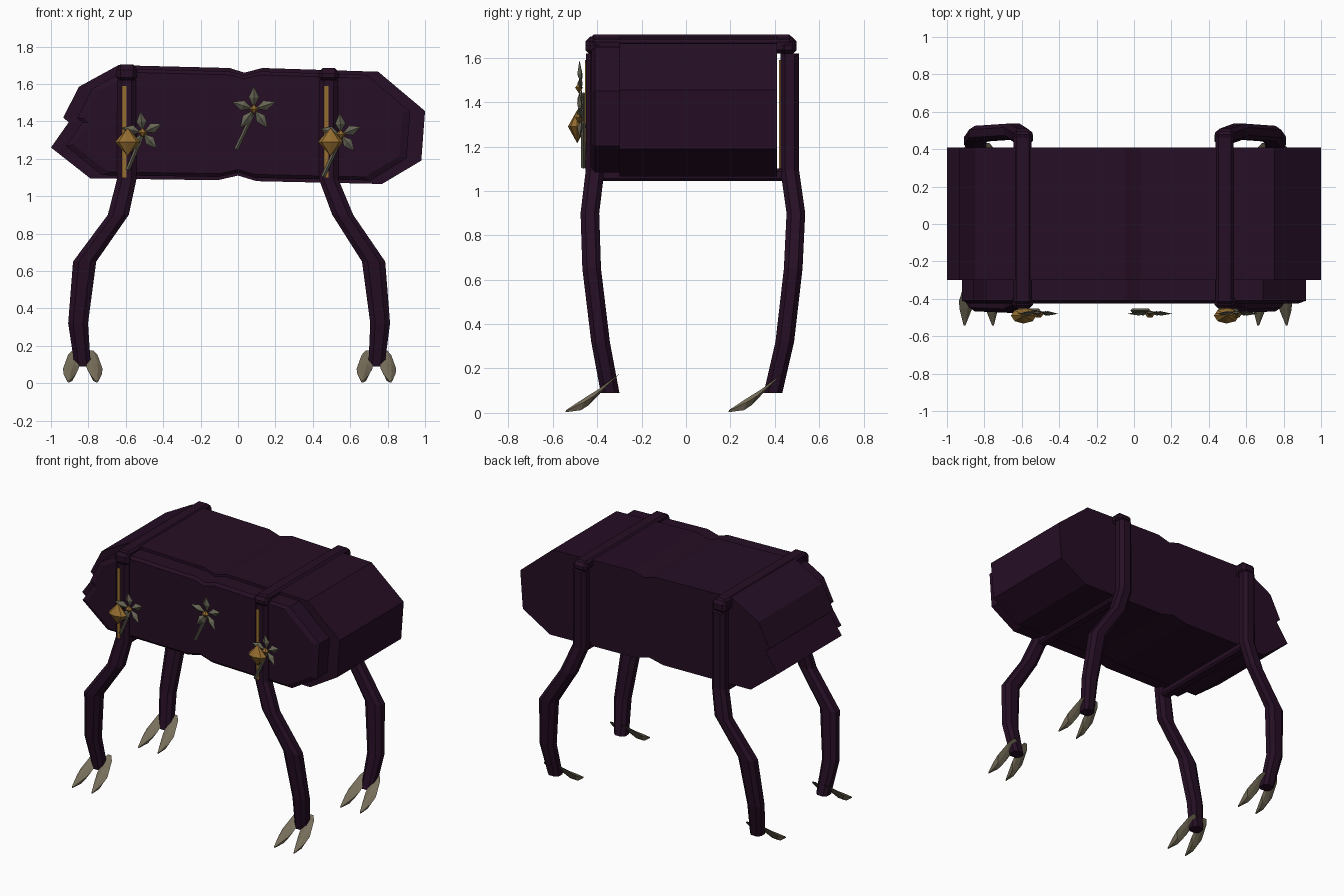
import bpy, bmesh, math
from mathutils import Vector

if "Cube" in bpy.data.objects:
    bpy.data.objects.remove(bpy.data.objects["Cube"])


def material(name, rgb):
    m = bpy.data.materials.new(name)
    m.diffuse_color = (*rgb, 1)
    m.use_nodes = True
    m.node_tree.nodes["Principled BSDF"].inputs["Base Color"].default_value = m.diffuse_color
    return m


PLUM = material("dark plum", (0.019, 0.0045, 0.018))
HORN = material("horn", (0.19, 0.16, 0.105))
PETAL = material("grey petal", (0.135, 0.13, 0.09))
GOLD = material("old gold", (0.30, 0.155, 0.03))


def make(name, verts, faces, mat):
    me = bpy.data.meshes.new(name)
    me.from_pydata([tuple(v) for v in verts], [], faces)
    bm = bmesh.new()
    bm.from_mesh(me)
    bmesh.ops.recalc_face_normals(bm, faces=bm.faces)
    bm.to_mesh(me)
    bm.free()
    me.materials.append(mat)
    ob = bpy.data.objects.new(name, me)
    bpy.context.collection.objects.link(ob)
    return ob


def loft(name, rings, mat):
    """Skin a list of equally sized rings and cap both ends."""
    n = len(rings[0])
    verts = [v for r in rings for v in r]
    faces = [(k * n + i, k * n + (i + 1) % n, (k + 1) * n + (i + 1) % n, (k + 1) * n + i)
             for k in range(len(rings) - 1) for i in range(n)]
    faces += [tuple(range(n)), tuple(range((len(rings) - 1) * n, len(rings) * n))]
    return make(name, verts, faces, mat)


def box(name, lo, hi, mat, bevel=0):
    rings = [[(lo[0], lo[1], z), (hi[0], lo[1], z), (hi[0], hi[1], z), (lo[0], hi[1], z)]
             for z in (lo[2], hi[2])]
    ob = loft(name, rings, mat)
    if bevel:
        mod = ob.modifiers.new("chamfer", "BEVEL")
        mod.width = bevel
        mod.segments = 1
    return ob


# Body: faceted outline pushed from front to back
OUTLINE = [(-1, 1.26), (-0.905, 1.395), (-0.935, 1.42), (-0.85, 1.585), (-0.64, 1.70),
           (-0.045, 1.685), (0.035, 1.66), (0.13, 1.685), (0.75, 1.665), (1.0, 1.455),
           (0.98, 1.19), (0.77, 1.065), (0.10, 1.08), (0, 1.11), (-0.11, 1.085), (-0.79, 1.095)]


def slab(name, sections):
    rings = [[(x * sx, y, 1.38 + (z - 1.38) * sz) for x, z in OUTLINE] for y, sx, sz in sections]
    return loft(name, rings, PLUM)


slab("body", [(-0.30, 1, 1), (0.41, 1, 1)])
slab("front_panel", [(-0.295, 0.92, 0.94), (-0.41, 0.92, 0.94), (-0.425, 0.88, 0.88)])


# Legs: bent eight-sided tubes
def leg(name, path):
    rings = []
    for x, y, z, w in path:
        rings.append([(x + w * a, y + 0.042 * b, z) for a, b in
                      ((-1, -0.5), (-0.5, -1), (0.5, -1), (1, -0.5),
                       (1, 0.5), (0.5, 1), (-0.5, 1), (-1, 0.5))])
    return loft(name, rings, PLUM)


# Claws: six-sided tapered hooks, two per foot
def claw(name, x, y, side):
    rings = []
    for dx, dy, z, w, ty, tz in ((0.045, 0.01, 0.145, 0.034, 0.030, 0.030),
                                 (0.064, -0.075, 0.070, 0.042, 0.022, 0.036),
                                 (0.070, -0.12, 0.042, 0.032, 0.012, 0.030),
                                 (0.076, -0.20, 0.008, 0.005, 0.002, 0.005)):
        rings.append([(x + side * dx + w * a, y + dy + ty * b, z + tz * b) for a, b in
                      ((-1, 0.2), (-0.35, 1), (0.35, 1), (1, 0.2), (0.45, -1), (-0.45, -1))])
    return loft(name, rings, HORN)


X_PATHS = {"left": (-0.595, -0.595, -0.64, -0.82, -0.855, -0.83),
           "right": (0.485, 0.485, 0.56, 0.725, 0.76, 0.74)}
Y_PATHS = {"front": (-0.408, -0.41, -0.433, -0.425, -0.385, -0.342),
           "back": (0.468, 0.468, 0.495, 0.483, 0.445, 0.392)}
HEIGHTS = (1.62, 1.09, 0.90, 0.65, 0.32, 0.09)
WIDTHS = (0.05, 0.052, 0.056, 0.062, 0.053, 0.043)

for side, xs in X_PATHS.items():
    for end, ys in Y_PATHS.items():
        tag = f"{end}_{side}"
        leg(f"leg_{tag}", zip(xs, ys, HEIGHTS, WIDTHS))
        for s, label in ((-1, "outer"), (1, "inner")):
            claw(f"claw_{tag}_{label}", xs[-1], ys[-1], s)
        # Gold strip set on the front face of each leg
        y = ys[0] - 0.042
        box(f"gold_strip_{tag}", (xs[0] - 0.025, y - 0.006, 1.10), (xs[0] - 0.001, y + 0.004, 1.59), GOLD)
        # Cap joining strap and leg
        top = 1.705 if side == "left" else 1.685
        box(f"cap_{tag}", (xs[0] - 0.054, ys[0] - 0.045, 1.615),
            (xs[0] + 0.054, ys[0] + 0.03, top - 0.01), PLUM, 0.02)
    # Straps over and under the body
    box(f"top_strap_{side}", (xs[0] - 0.048, -0.43, 1.62), (xs[0] + 0.048, 0.48, top), PLUM, 0.015)
    box(f"under_strap_{side}", (xs[0] - 0.035, -0.40, 1.045), (xs[0] + 0.035, 0.45, 1.10), PLUM, 0.012)


# Gems and flower centres: faceted gold spindles
def gem(name, c, rx, ry, rz, n):
    c = Vector(c)
    verts = [c + Vector((rx * math.cos(2 * math.pi * i / n), ry * math.sin(2 * math.pi * i / n), 0))
             for i in range(n)] + [c + Vector((0, 0, rz)), c - Vector((0, 0, rz))]
    faces = [(i, (i + 1) % n, t) for i in range(n) for t in (n, n + 1)]
    return make(name, verts, faces, GOLD)


gem("gem_left", (-0.59, -0.49, 1.29), 0.068, 0.042, 0.075, 8)
gem("gem_right", (0.495, -0.49, 1.29), 0.068, 0.042, 0.075, 8)


# Flowers: five ridged petals, a gold centre and a slanted stem
def flower(name, x, z, r, turn, stem_a, stem_b):
    verts, faces = [], []
    for k in range(5):
        a = turn + math.pi / 2 + k * 2 * math.pi / 5
        d, s = Vector((math.cos(a), 0, math.sin(a))), Vector((-math.sin(a), 0, math.cos(a)))
        c, y = Vector((x, -0.47, z)), Vector((0, 1, 0))
        b = len(verts)
        verts += [c + d * 0.01, c + d * r * 0.5 + s * 0.028, c + d * r - y * 0.01,
                  c + d * r * 0.5 - s * 0.028, c + d * r * 0.48 - y * 0.02, c + d * r * 0.48 + y * 0.004]
        for i in range(4):
            faces += [(b + i, b + (i + 1) % 4, b + 4), (b + i, b + (i + 1) % 4, b + 5)]
    make(f"{name}_petals", verts, faces, PETAL)
    gem(f"{name}_centre", (x, -0.482, z), 0.026, 0.02, 0.026, 6)
    p, q = Vector((stem_a[0], -0.462, stem_a[1])), Vector((stem_b[0], -0.462, stem_b[1]))
    side = (q - p).normalized().cross(Vector((0, 1, 0))) * 0.011
    out = Vector((0, 0.01, 0))
    loft(f"{name}_stem", [[e + side, e + out, e - side, e - out] for e in (p, q)], PETAL)


flower("flower_left", -0.51, 1.34, 0.115, 0.1, (-0.51, 1.33), (-0.59, 1.14))
flower("flower_middle", 0.085, 1.465, 0.125, 0, (0.08, 1.44), (-0.01, 1.25))
flower("flower_right", 0.55, 1.33, 0.115, 0.05, (0.55, 1.31), (0.455, 1.105))
